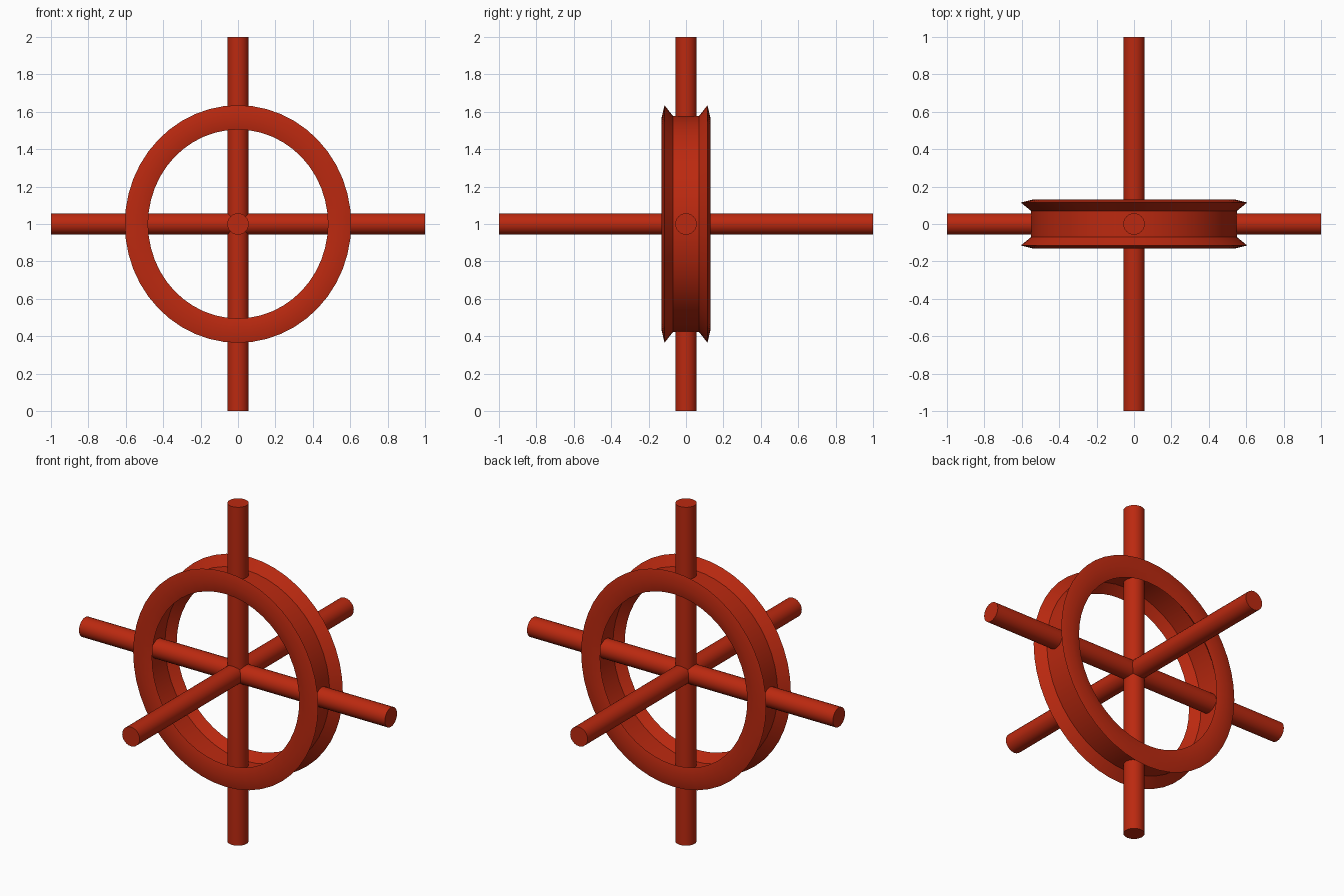
import bpy, bmesh, math

if "Cube" in bpy.data.objects:
    bpy.data.objects.remove(bpy.data.objects["Cube"])

red = bpy.data.materials.new("rust_red")
red.diffuse_color = (0.5, 0.022, 0.005, 1)
red.use_nodes = True
red.node_tree.nodes["Principled BSDF"].inputs["Base Color"].default_value = red.diffuse_color


def finish(bm, name, loc=(0, 0, 1)):
    bmesh.ops.recalc_face_normals(bm, faces=bm.faces)
    mesh = bpy.data.meshes.new(name)
    bm.to_mesh(mesh)
    bm.free()
    mesh.materials.append(red)
    ob = bpy.data.objects.new(name, mesh)
    ob.location = loc
    bpy.context.collection.objects.link(ob)
    bpy.ops.object.select_all(action='DESELECT')
    bpy.context.view_layer.objects.active = ob
    ob.select_set(True)
    bpy.ops.object.shade_smooth_by_angle(angle=math.radians(28))
    return ob


# Three crossing round bars
def bar(name, rot):
    bm = bmesh.new()
    bmesh.ops.create_cone(bm, cap_ends=True, segments=24, radius1=0.057,
                          radius2=0.057, depth=2)
    ob = finish(bm, name)
    ob.rotation_euler = rot


bar("upright_bar", (0, 0, 0))
bar("cross_bar", (0, math.pi / 2, 0))
bar("axle_bar", (math.pi / 2, 0, 0))

# Ring: one closed (y, radius) profile swept around y, grooved inside and out
half = [(-0.07, 0.578), (-0.115, 0.635), (-0.13, 0.57), (-0.115, 0.505), (-0.07, 0.553)]
profile = half + [(-y, r) for y, r in reversed(half)]
SEG = 48
bm = bmesh.new()
loops = []
for i in range(SEG):
    a = 2 * math.pi * i / SEG
    # the ring is slightly narrower than it is tall
    loops.append([bm.verts.new((0.953 * r * math.cos(a), y, r * math.sin(a)))
                  for y, r in profile])
n = len(profile)
for i in range(SEG):
    p, q = loops[i], loops[(i + 1) % SEG]
    for j in range(n):
        k = (j + 1) % n
        bm.faces.new((p[j], p[k], q[k], q[j]))
finish(bm, "grooved_ring")
